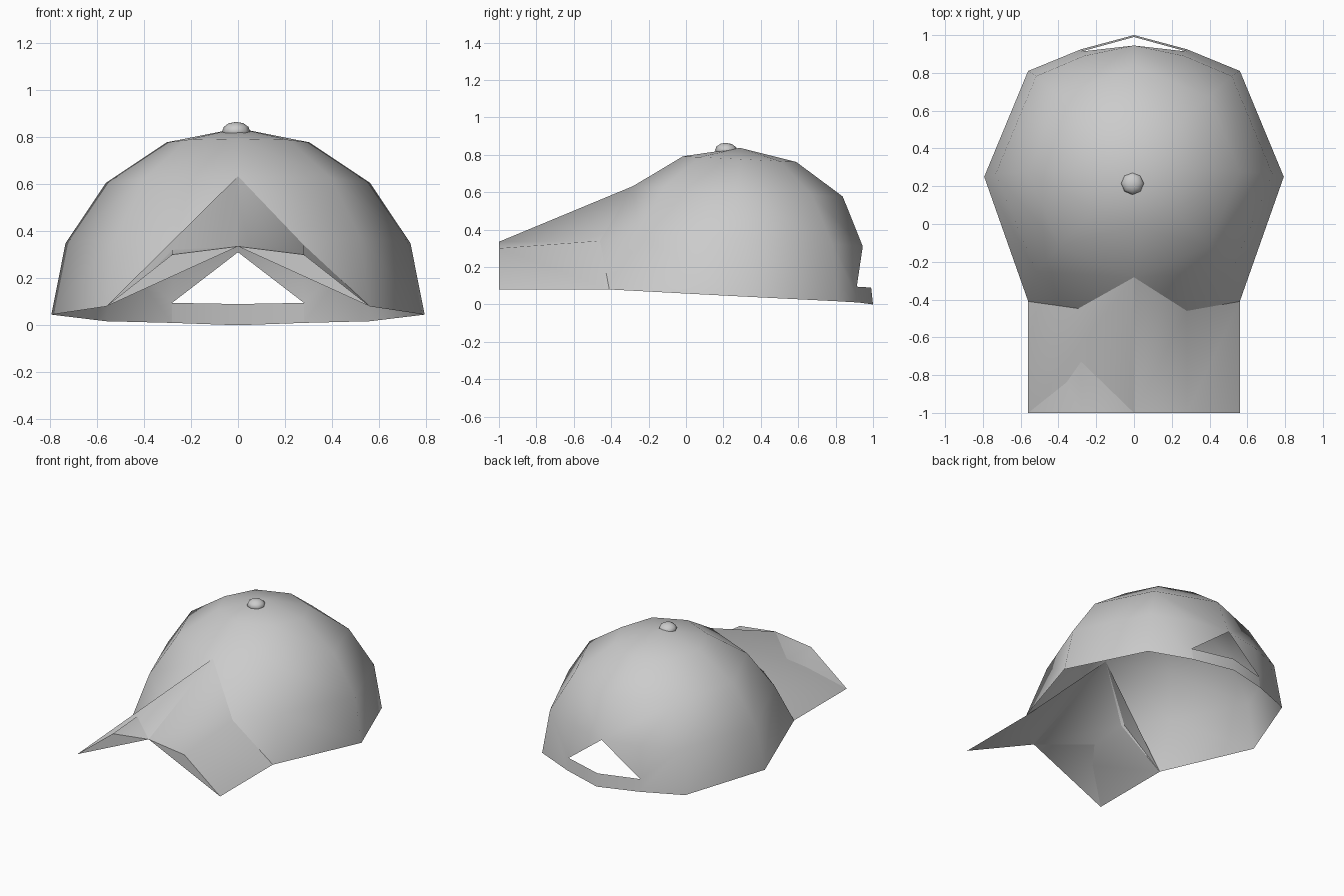
import bpy, bmesh
from math import sin, cos, radians
from mathutils import Vector

old = bpy.data.objects.get("Cube")
if old:
    bpy.data.objects.remove(old, do_unlink=True)

grey = bpy.data.materials.new("grey_cloth")
grey.use_nodes = True
colour = (0.6, 0.6, 0.6, 1)
grey.diffuse_color = colour
grey.node_tree.nodes["Principled BSDF"].inputs["Base Color"].default_value = colour

RADIUS, TILT = 0.793, 0.05


def sheet(name, polygons, mirrored=True):
    """Weld polygons into a smooth sheet, mirrored across x if asked."""
    bm = bmesh.new()
    for polygon in polygons:
        bm.faces.new([bm.verts.new(p) for p in polygon])
    bmesh.ops.remove_doubles(bm, verts=bm.verts, dist=0.001)
    bmesh.ops.recalc_face_normals(bm, faces=bm.faces)
    mesh = bpy.data.meshes.new(name)
    bm.to_mesh(mesh)
    bm.free()
    mesh.shade_smooth()
    mesh.materials.append(grey)
    obj = bpy.data.objects.new(name, mesh)
    bpy.context.collection.objects.link(obj)
    if mirrored:
        obj.modifiers.new("mirror", 'MIRROR').use_clip = True


def flip(point):
    """Same point on the other side."""
    return Vector((-point.x, point.y, point.z))


def dome_point(ring, column):
    """Point on the tilted dome: ring 0 is the rim, column 0 the back."""
    lift, turn = radians(22.5 * ring), radians(45 * column)
    y = RADIUS * cos(lift) * cos(turn)
    h = RADIUS * sin(lift)
    x = RADIUS * cos(lift) * sin(turn)
    if column % 4 == 0 or ring == 4:
        x = 0
    return Vector((x, 0.25 + y * cos(TILT) + h * sin(TILT),
                   0.045 - y * sin(TILT) + h * cos(TILT)))


grid = {(r, c): dome_point(r, c) for r in range(5) for c in range(5)}

# Front of the crown meets the bill
base = grid[0, 3] = Vector((0.56, -0.41, 0.08))
ridge = grid[2, 4]
brow = Vector((0.28, -0.46, 0.34))

# Corners of the opening at the back
gap_top = Vector((0, 0.945, 0.31))
gap_side = Vector((0.265, 0.89, 0.315))
strap_top = Vector((0.28, 0.913, 0.095))
strap_low = Vector((0.28, 0.925, 0.01))

# Crown
crown = []
for r in range(4):
    for c in range(4):
        if r < 2 and c in (0, 3):
            continue
        quad = [grid[r, c], grid[r, c + 1], grid[r + 1, c + 1], grid[r + 1, c]]
        crown.append(quad[:3] if r == 3 else quad)
crown += [
    [base, brow, grid[1, 3]],
    [grid[1, 3], brow, ridge, grid[2, 3]],
    [grid[0, 1], grid[1, 1], gap_side, strap_top, strap_low],
    [grid[1, 1], grid[2, 1], gap_side],
    [grid[2, 1], grid[2, 0], gap_top, gap_side],
    [gap_side, gap_top, strap_top],
]
sheet("crown", crown)

# Back strap
sheet("back_strap", [[strap_low, strap_top, (0, 0.99, 0.09), (0, 1, 0)]])

# Bill, with its closed front corners
tip = Vector((0.56, -1, 0.08))
bend = Vector((0.28, -1, 0.30))
nose = Vector((0, -1, 0.335))
sheet("bill", [
    [ridge, nose, brow],
    [nose, bend, brow],
    [brow, bend, base],
    [bend, tip, base],
])
sheet("bill_front", [[nose, tip, bend]])

# Lining of the bill, folded differently on each side
sheet("bill_lining", [
    [ridge, nose, base],
    [nose, tip, base],
    [ridge, flip(tip), nose],
    [ridge, flip(base), flip(tip)],
], mirrored=False)

# Top button, a low dome sunk into the crown
bpy.ops.mesh.primitive_uv_sphere_add(segments=8, ring_count=6, radius=0.06,
                                     location=(-0.008, 0.215, 0.823))
button = bpy.context.object
button.name = "top_button"
button.scale.z = 0.68
button.rotation_euler.x = -TILT
button.data.materials.append(grey)
bpy.ops.object.shade_smooth_by_angle(angle=radians(60))
